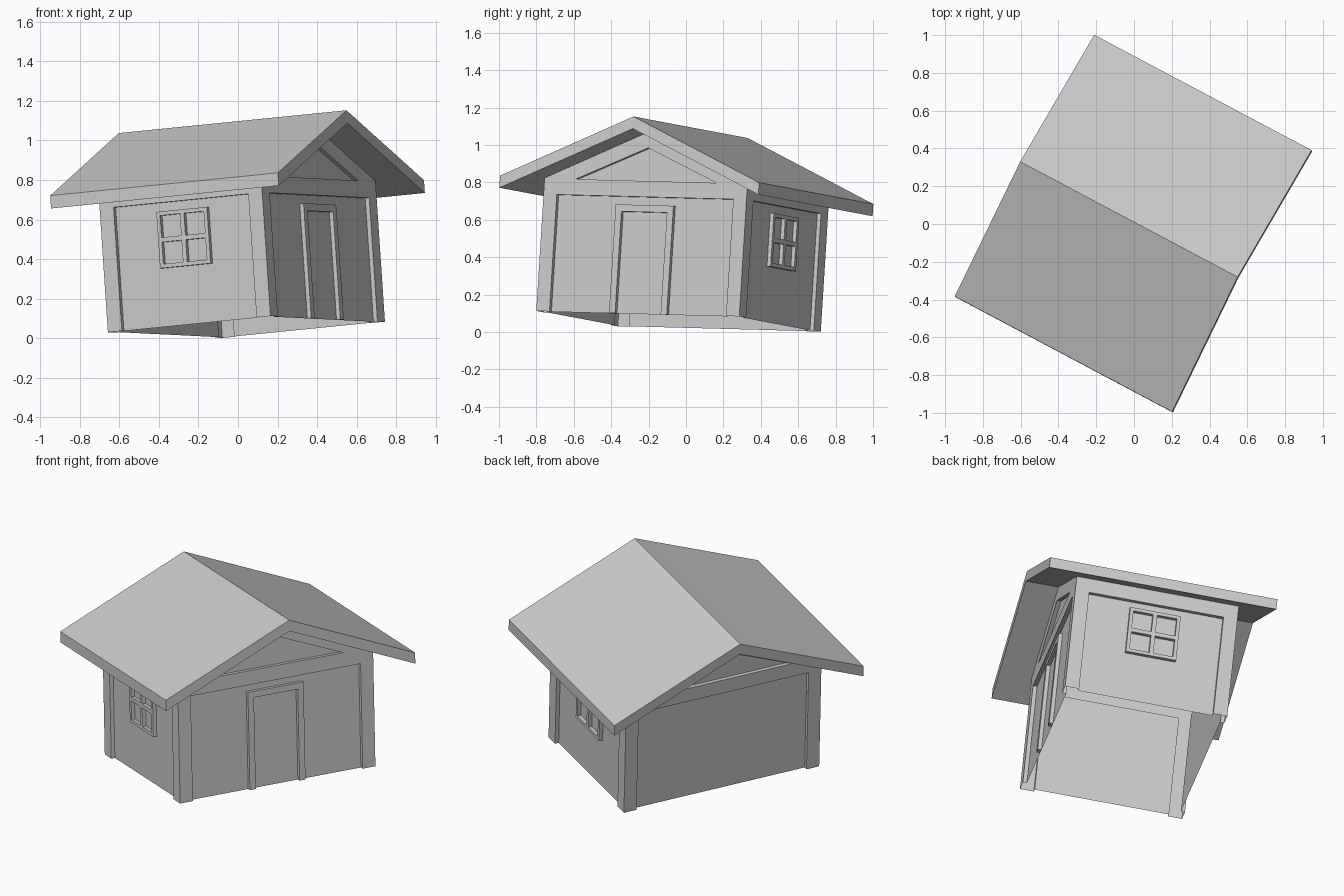
import bpy, bmesh
from mathutils import Vector, Matrix

if "Cube" in bpy.data.objects:
    bpy.data.objects.remove(bpy.data.objects["Cube"])

# Tilted frame of the whole house: X along ridge, Y across, Z up the walls
U = Vector((0.880, -0.467, 0.088)).normalized()
V = Vector((0.465, 0.885, -0.024))
V = (V - U * V.dot(U)).normalized()
W = U.cross(V)
FRAME = Matrix((U, V, W)).transposed().to_4x4()
FRAME.translation = (0.0425, -0.04, 0.057)

LX, LY = 0.467, 0.615          # half size of the walls
POST, DEPTH = 0.08, 0.023      # corner post width, panel recess
RIDGE, SLOPE = 0.977, 0.428    # roof underside
PANEL_TOP = 0.627


def add_prism(bm, pts, a, b, axis):
    """Extrude a (side, up) profile from a to b along 'x' or 'y'."""
    def put(p, t):
        return (t, p[0], p[1]) if axis == 'x' else (p[0], t, p[1])
    lo = [bm.verts.new(put(p, a)) for p in pts]
    hi = [bm.verts.new(put(p, b)) for p in pts]
    bm.faces.new(lo)
    bm.faces.new(hi[::-1])
    for i in range(len(pts)):
        j = (i + 1) % len(pts)
        bm.faces.new((lo[j], lo[i], hi[i], hi[j]))


def rect(s0, s1, z0, z1):
    return [(s0, z0), (s1, z0), (s1, z1), (s0, z1)]


def make(name, profiles, a, b, axis):
    bm = bmesh.new()
    for pts in profiles:
        add_prism(bm, pts, a, b, axis)
    bmesh.ops.recalc_face_normals(bm, faces=bm.faces)
    me = bpy.data.meshes.new(name)
    bm.to_mesh(me)
    bm.free()
    ob = bpy.data.objects.new(name, me)
    bpy.context.collection.objects.link(ob)
    return ob


# Walls: gabled block with recessed panels cut between posts and beams
corner = RIDGE - SLOPE * LY
walls = make("walls", [[(-LY, 0), (LY, 0), (LY, corner), (0, RIDGE), (-LY, corner)]],
             -LX, LX, 'x')
gable = [(-0.427, 0.712), (0.427, 0.712), (0, 0.89)]
end_panel = rect(POST - LY, LY - POST, -0.1, PANEL_TOP)
side_panel = rect(POST - LX, LX - POST, -0.1, PANEL_TOP)
cutters = []
for s in (-1, 1):
    cutters.append(make("cutter", [end_panel, gable], s * (LX - DEPTH), s * (LX + 0.1), 'x'))
    cutters.append(make("cutter", [side_panel], s * (LY - DEPTH), s * (LY + 0.1), 'y'))
bpy.context.view_layer.objects.active = walls
for c in cutters:
    c.hide_render = True
    mod = walls.modifiers.new("panel", 'BOOLEAN')
    mod.operation, mod.solver, mod.object = 'DIFFERENCE', 'EXACT', c
    bpy.ops.object.modifier_apply(modifier=mod.name)
for c in cutters:
    bpy.data.objects.remove(c)

# Leave the walls as an open shell: no floor, no faces against the roof
bm = bmesh.new()
bm.from_mesh(walls.data)
bm.normal_update()
gone = [f for f in bm.faces
        if (f.normal.z < -0.9 and f.calc_center_median().z < 0.01)
        or (f.normal.z > 0.5 and abs(f.normal.y) > 0.2)]
# keep the small sloped undersides of the gable recess (they face down)
bmesh.ops.delete(bm, geom=gone, context='FACES')
bm.to_mesh(walls.data)
bm.free()

# Roof: thick chevron overhanging all sides
RY, T = 0.785, 0.065
eave = RIDGE - SLOPE * RY
make("roof", [[(-RY, eave), (0, RIDGE), (RY, eave),
               (RY, eave + T), (0, RIDGE + T), (-RY, eave + T)]], -0.654, 0.654, 'x')

# Door frame on the +X gable
make("door_frame", [[(-0.175, 0), (-0.138, 0), (-0.138, 0.546), (0.138, 0.546),
                     (0.138, 0), (0.175, 0), (0.175, 0.583), (-0.175, 0.583)]],
     LX - DEPTH, LX - 0.001, 'x')

# Four-pane window frames on both long sides
Z0, Z1, H, B, M = 0.296, 0.582, 0.145, 0.02, 0.012
mid = (Z0 + Z1) / 2
bars = [rect(-H, B - H, Z0, Z1), rect(H - B, H, Z0, Z1), rect(-M, M, Z0 + B, Z1 - B),
        rect(B - H, H - B, Z0, Z0 + B), rect(B - H, H - B, Z1 - B, Z1),
        rect(B - H, -M, mid - M, mid + M), rect(M, H - B, mid - M, mid + M)]
for s, side in ((-1, "front"), (1, "back")):
    make(side + "_window_frame", bars, s * (LY - DEPTH), s * (LY - 0.001), 'y')

# Place everything in the tilted frame
for ob in bpy.context.collection.objects:
    ob.matrix_world = FRAME
